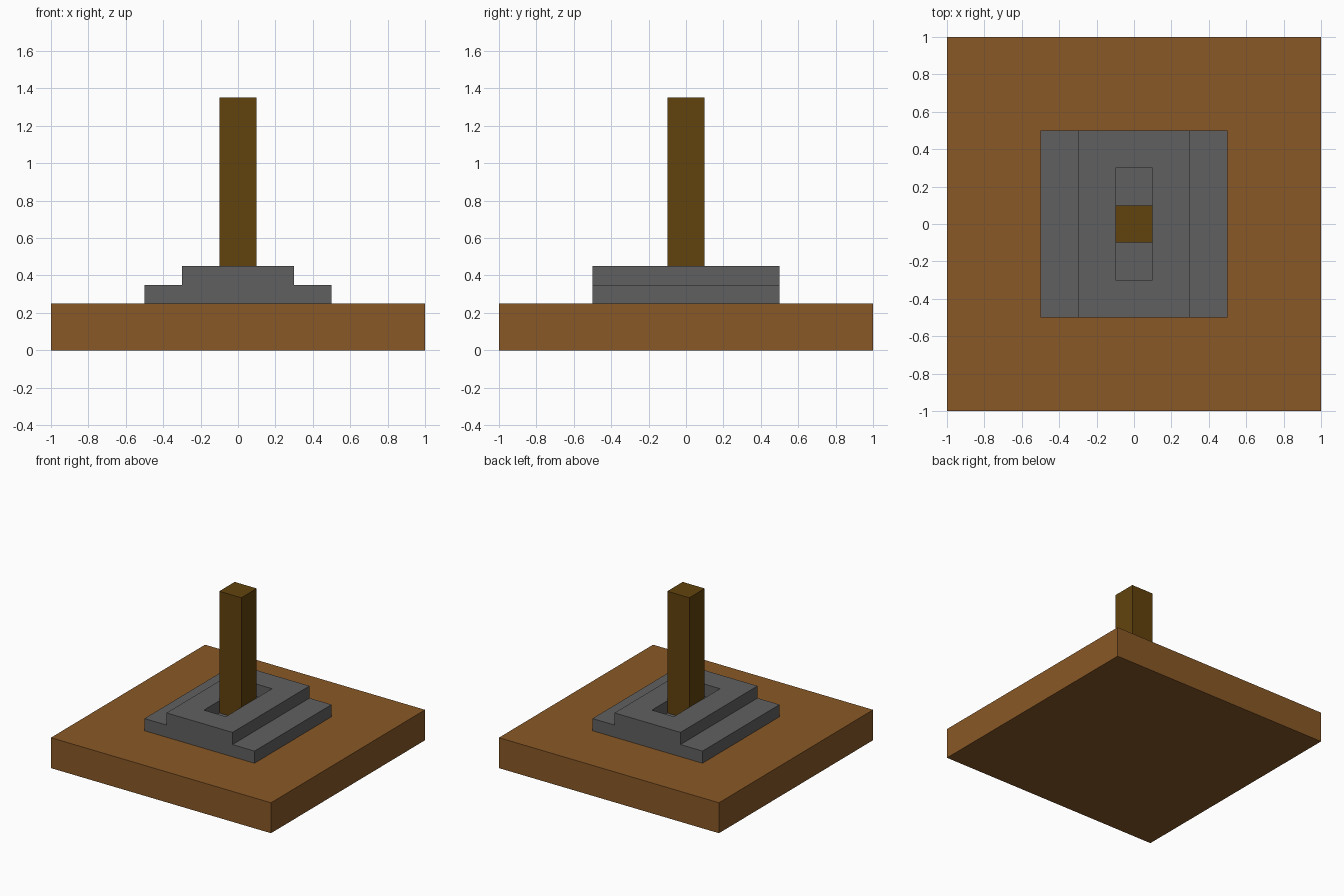
import bpy
import bmesh

if "Cube" in bpy.data.objects:
    bpy.data.objects.remove(bpy.data.objects["Cube"])


def material(name, rgb):
    mat = bpy.data.materials.new(name)
    mat.diffuse_color = (*rgb, 1.0)
    mat.use_nodes = True
    mat.node_tree.nodes["Principled BSDF"].inputs["Base Color"].default_value = mat.diffuse_color
    return mat


def make_object(name, bm, mat=None):
    bmesh.ops.recalc_face_normals(bm, faces=bm.faces)
    mesh = bpy.data.meshes.new(name)
    bm.to_mesh(mesh)
    bm.free()
    obj = bpy.data.objects.new(name, mesh)
    bpy.context.collection.objects.link(obj)
    if mat:
        mesh.materials.append(mat)
    return obj


def box(name, width, depth, z0, z1, mat=None):
    """Box centred on x and y, spanning z0 to z1."""
    bm = bmesh.new()
    bmesh.ops.create_cube(bm, size=1)
    for v in bm.verts:
        v.co = (v.co.x * width, v.co.y * depth, z0 + (v.co.z + 0.5) * (z1 - z0))
    return make_object(name, bm, mat)


def extrude_profile(name, half, depth, mat=None):
    """Mirror a half profile in xz and extrude it along y."""
    points = half + [(-x, z) for x, z in reversed(half)]
    bm = bmesh.new()
    face = bm.faces.new([bm.verts.new((x, -depth / 2, z)) for x, z in points])
    new = bmesh.ops.extrude_face_region(bm, geom=[face])["geom"]
    verts = [g for g in new if isinstance(g, bmesh.types.BMVert)]
    bmesh.ops.translate(bm, verts=verts, vec=(0, depth, 0))
    return make_object(name, bm, mat)


wood = material("wood", (0.25, 0.098, 0.02))
dark_wood = material("dark_wood", (0.122, 0.055, 0.004))
stone = material("stone", (0.117, 0.117, 0.117))

BASE_TOP, STEP_TOP, HOUSING_TOP = 0.25, 0.35, 0.45

# Square wooden base plate
box("base_plate", 2, 2, 0, BASE_TOP, wood)

# Stepped stone housing with a slot for the lever
housing = extrude_profile(
    "lever_housing",
    [(0.5, BASE_TOP), (0.5, STEP_TOP), (0.3, STEP_TOP), (0.3, HOUSING_TOP)],
    1, stone)
cutter = box("slot_cutter", 0.2, 0.6, STEP_TOP, 0.6, stone)
cutter.hide_render = True
cutter.hide_set(True)
slot = housing.modifiers.new("slot", "BOOLEAN")
slot.operation = "DIFFERENCE"
slot.solver = "EXACT"
slot.object = cutter

# Upright lever standing on the slot floor
box("lever_handle", 0.2, 0.2, STEP_TOP, 1.35, dark_wood)
